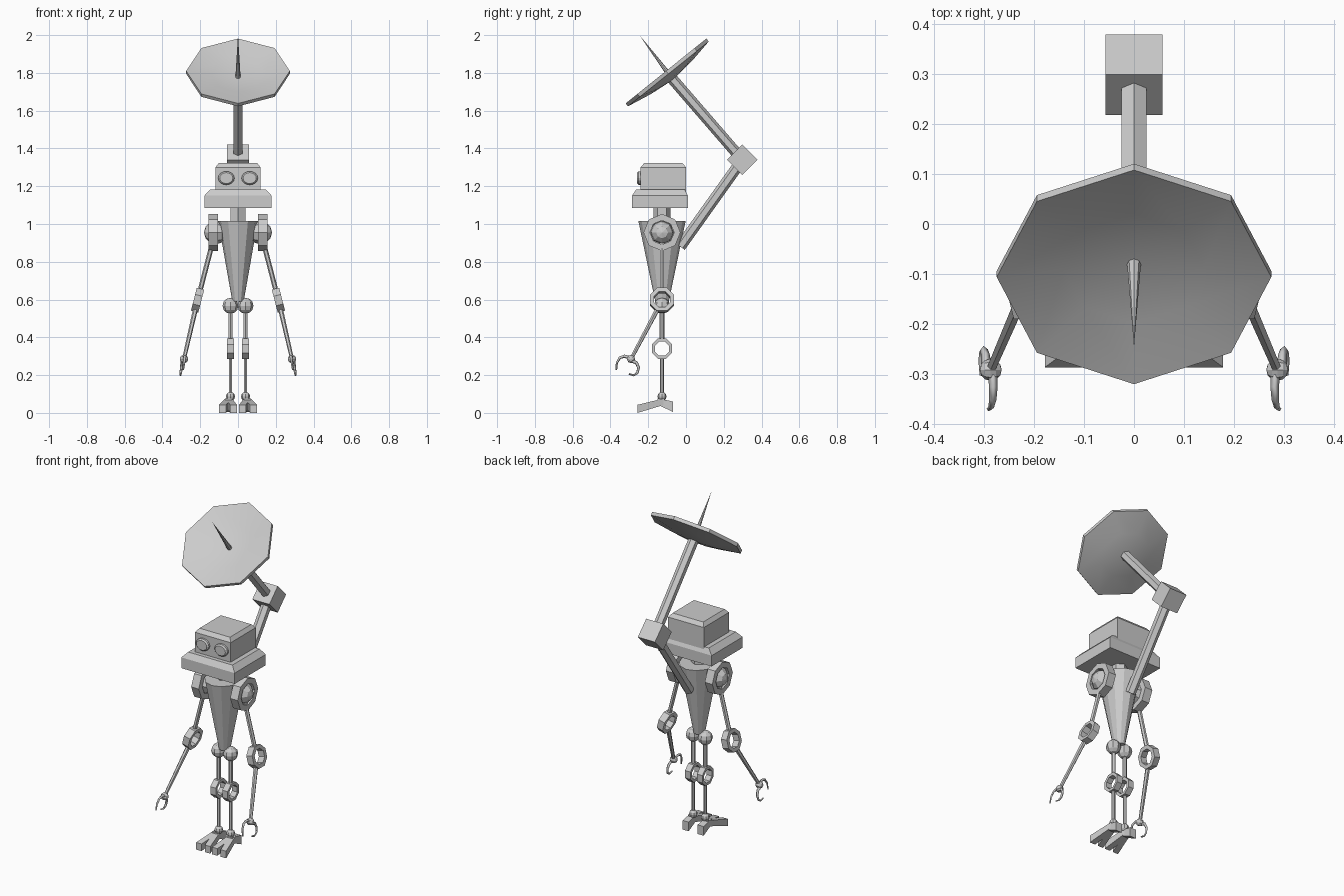
import bpy, bmesh, math
from mathutils import Vector, Matrix

if "Cube" in bpy.data.objects:
    bpy.data.objects.remove(bpy.data.objects["Cube"])

grey = bpy.data.materials.new("plain_grey")
grey.diffuse_color = (0.6, 0.6, 0.6, 1)
grey.use_nodes = True
grey.node_tree.nodes["Principled BSDF"].inputs["Base Color"].default_value = grey.diffuse_color


def finish(name, bm, smooth=False):
    bmesh.ops.remove_doubles(bm, verts=bm.verts, dist=1e-5)
    bmesh.ops.recalc_face_normals(bm, faces=bm.faces)
    me = bpy.data.meshes.new(name)
    bm.to_mesh(me)
    bm.free()
    ob = bpy.data.objects.new(name, me)
    bpy.context.collection.objects.link(ob)
    me.materials.append(grey)
    if smooth:
        bpy.ops.object.select_all(action='DESELECT')
        bpy.context.view_layer.objects.active = ob
        ob.select_set(True)
        bpy.ops.object.shade_smooth_by_angle(angle=math.radians(30))
    return ob


def lathe(name, centre, axis, profile, n, phase=0.0, closed=False,
          scale=(1, 1, 1), smooth=False):
    """Spin (radius, height) points round an axis through centre."""
    q = Vector(axis).to_track_quat('Z', 'Y')
    m = Matrix.Translation(centre) @ Matrix.Diagonal((*scale, 1)) @ q.to_matrix().to_4x4()
    bm = bmesh.new()
    rings = []
    for r, h in profile:
        if r == 0:
            rings.append([bm.verts.new(m @ Vector((0, 0, h)))] * n)
            continue
        ring = []
        for i in range(n):
            a = math.pi / 2 + phase + 2 * math.pi * i / n
            ring.append(bm.verts.new(m @ Vector((r * math.cos(a), r * math.sin(a), h))))
        rings.append(ring)
    pairs = list(zip(rings, rings[1:]))
    if closed:
        pairs.append((rings[-1], rings[0]))
    for a, b in pairs:
        for i in range(n):
            j = (i + 1) % n
            vs = list(dict.fromkeys((a[i], a[j], b[j], b[i])))
            if len(vs) > 2:
                bm.faces.new(vs)
    return finish(name, bm, smooth)


def rod(name, p1, p2, r1, r2=None, n=6, **kw):
    d = Vector(p2) - Vector(p1)
    r2 = r1 if r2 is None else r2
    prof = [(0, 0), (r1, 0), (r2, d.length), (0, d.length)]
    if r2 == 0:
        prof.pop()
    return lathe(name, p1, d, prof, n, **kw)


def ring(name, centre, axis, outer, inner, width, phase=0.0):
    w = width / 2
    return lathe(name, centre, axis, [(outer, -w), (outer, w), (inner, w), (inner, -w)],
                 8, phase, closed=True)


def ball(name, centre, axis, r, n=8, rows=6):
    prof = [(r * math.sin(math.pi * i / rows), -r * math.cos(math.pi * i / rows))
            for i in range(1, rows)]
    return lathe(name, centre, axis, [(0, -r)] + prof + [(0, r)], n)


def slab(name, sections):
    """Loft rectangles given as four corners each, with end caps."""
    bm = bmesh.new()
    loops = [[bm.verts.new(p) for p in s] for s in sections]
    for a, b in zip(loops, loops[1:]):
        for i in range(4):
            j = (i + 1) % 4
            bm.faces.new((a[i], a[j], b[j], b[i]))
    bm.faces.new(loops[0])
    bm.faces.new(loops[-1])
    return finish(name, bm)


def level(hx, y0, y1, z):
    return [(-hx, y0, z), (hx, y0, z), (hx, y1, z), (-hx, y1, z)]


def upright(x, y, hw, z0, z1):
    return [(x - hw, y, z0), (x + hw, y, z0), (x + hw, y, z1), (x - hw, y, z1)]


def claw(name, pts):
    cu = bpy.data.curves.new(name, 'CURVE')
    cu.dimensions = '3D'
    cu.bevel_depth = 0.009
    cu.bevel_resolution = 0
    cu.use_fill_caps = True
    sp = cu.splines.new('POLY')
    sp.points.add(len(pts) - 1)
    for i, p in enumerate(pts):
        sp.points[i].co = (*p, 1)
        sp.points[i].radius = 1.1 - 0.6 * i / (len(pts) - 1)
    cu.materials.append(grey)
    bpy.context.collection.objects.link(bpy.data.objects.new(name, cu))


Y = -0.127  # depth of the body axis

# Dish, its spike, and the jointed boom that carries it
normal = Vector((0, -0.626, 0.78))
rim = Vector((0, -0.106, 1.81))
lathe("dish", rim, normal, [(0, -.042), (.14, -.027), (.274, 0), (.274, -.02),
                            (.14, -.045), (0, -.06)], 8, smooth=True)
rod("dish_spike", rim - normal * .045, (0, -0.246, 2.0), 0.014, 0, n=8, smooth=True)
joint = Vector((0, 0.298, 1.34))
rod("upper_boom", joint, rim - normal * .05, 0.029)
rod("lower_boom", (0, -0.03, 0.88), joint, 0.029)
rod("boom_joint", joint - Vector((.057, 0, 0)), joint + Vector((.057, 0, 0)), 0.08, n=4)

# Head with bevelled top, flared brim and eyes
slab("head", [level(.119, -.24, 0, 1.09), level(.119, -.24, 0, 1.3),
              level(.102, -.222, -.018, 1.322)])
slab("brim", [level(.178, -.286, .01, 1.085), level(.178, -.286, .01, 1.15),
              level(.148, -.264, -.006, 1.182)])
for s, side in ((-1, "left"), (1, "right")):
    lathe(side + "_eye", (s * .062, -.235, 1.243), (0, -1, 0),
          [(0, 0), (.036, 0), (.036, .016), (.029, .024), (0, .024)], 16, scale=(1.2, 1, 1))

# Neck and tapered body
rod("neck", (0, Y, 1.0), (0, Y, 1.1), 0.046)
lathe("body", (0, Y, 0.59), (0, 0, 1), [(0, 0), (.036, 0), (.125, .425), (0, .425)], 12,
      scale=(.84, 1, 1))

for s, side in ((-1, "left"), (1, "right")):
    # Shoulder
    ring(side + "_shoulder_ring", (s * .13, Y, .955), (s, 0, 0), .098, .064, .05)
    ball(side + "_shoulder_ball", (s * .118, Y, .955), (s, 0, 0), .062)

    # Arm with ring elbow
    tilt = (s * .968, 0, .25)
    elbow = Vector((s * .214, Y, .597))
    rod(side + "_upper_arm", (s * .13, Y, .92), (s * .2, Y, .65), .013)
    ring(side + "_elbow_ring", elbow, tilt, .068, .045, .04, math.pi / 8)
    wrist = Vector((s * .286, -.291, .285))
    rod(side + "_forearm", (s * .226, -.152, .546), wrist, .013, .01)
    ball(side + "_wrist", wrist, (s, 0, 0), .022)

    # Two curved claws, leaning outwards as they go down
    for tag, dx, pts in (
            ("front", -.003, ((-.3, .292), (-.325, .3), (-.35, .292), (-.366, .265), (-.369, .228))),
            ("back", .008, ((-.285, .275), (-.262, .265), (-.251, .24), (-.257, .212),
                            (-.277, .199), (-.302, .206)))):
        claw(side + "_" + tag + "_claw",
             [(s * (.285 + dx + (.29 - z) * .13), y, z) for y, z in pts])

    # Leg with ring knee
    x = s * .04
    ball(side + "_hip", (x, Y, .567), (0, 0, 1), .042)
    rod(side + "_thigh", (x, Y, .55), (x, Y, .385), .012)
    ring(side + "_knee_ring", (x, Y, .34), (s, 0, 0), .058, .04, .036, math.pi / 8)
    rod(side + "_shin", (x, Y, .295), (x, Y, .085), .01)
    ball(side + "_ankle", (x, Y, .087), (0, 0, 1), .024)

    # Foot: two splayed toes and a heel
    cx = s * .05
    for tag, dx in (("inner", -.026), ("outer", .032)):
        slab(side + "_" + tag + "_toe", [upright(cx, -.115, .018, .043, .077),
                                         upright(cx + s * dx, -.256, .018, 0, .043)])
    slab(side + "_heel", [upright(cx, -.15, .018, .043, .077),
                          upright(cx, -.068, .02, .005, .06)])
